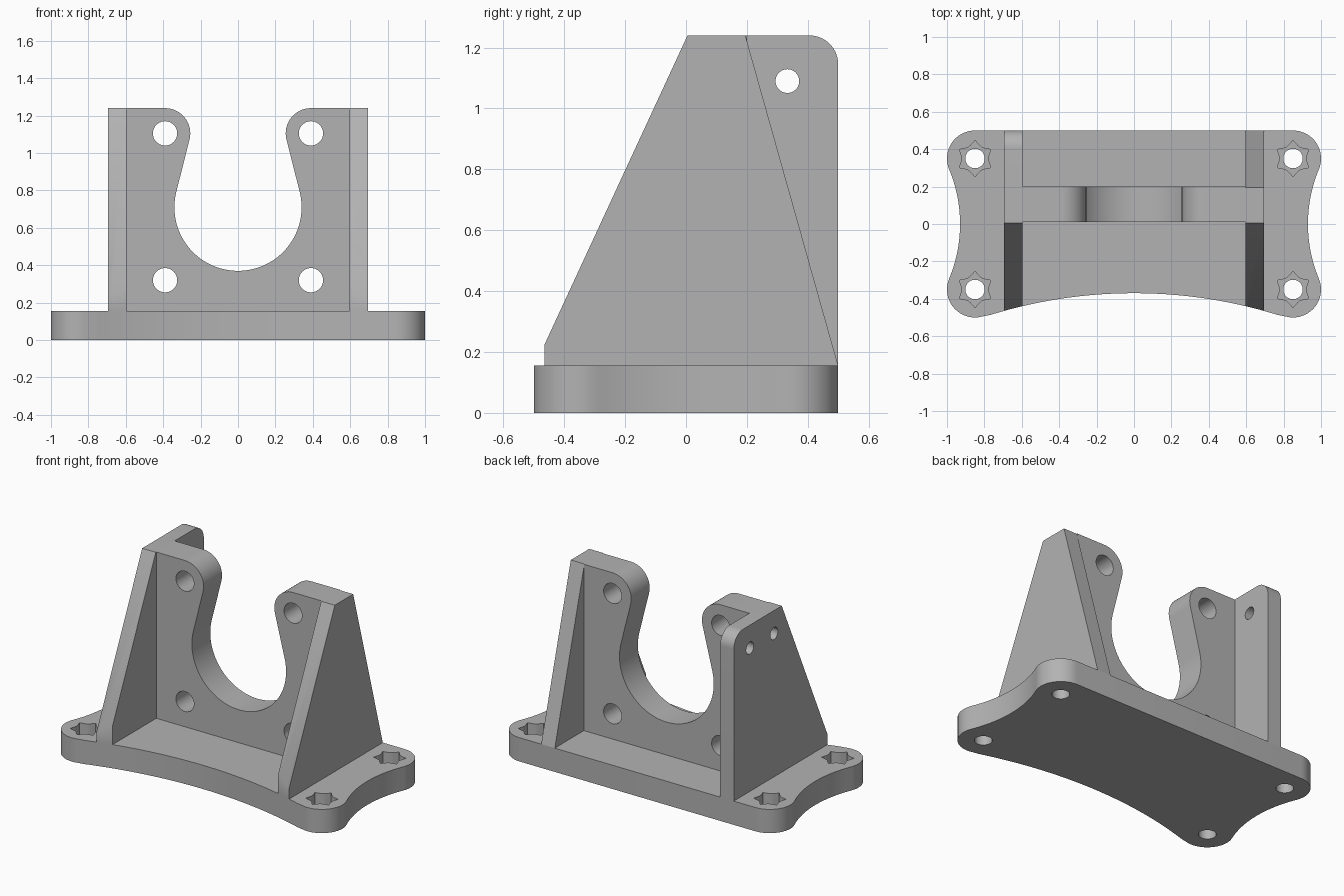
import bpy
import bmesh
from math import sin, cos, pi, radians, atan2, acos, hypot

if "Cube" in bpy.data.objects:
    bpy.data.objects.remove(bpy.data.objects["Cube"], do_unlink=True)

GREY = (0.45, 0.45, 0.45, 1)
mat = bpy.data.materials.new("plain grey")
mat.use_nodes = True
mat.diffuse_color = GREY
mat.node_tree.nodes["Principled BSDF"].inputs["Base Color"].default_value = GREY

# Main dimensions
BASE_TOP, TOP = 0.155, 1.24
RIB_IN, RIB_OUT = 0.597, 0.695
PLATE_FRONT, PLATE_BACK = 0.01, 0.2
CORNER_X, CORNER_Y, CORNER_R = 0.85, 0.35, 0.15


def arc(cx, cy, r, a0, a1, n=16):
    """Points on an arc, angles in radians."""
    return [(cx + r * cos(a0 + (a1 - a0) * i / n),
             cy + r * sin(a0 + (a1 - a0) * i / n)) for i in range(n + 1)]


def circle(cx, cy, r, n=40):
    return arc(cx, cy, r, 0, 2 * pi, n)[:-1]


def mirrored(half):
    """Close a right-hand outline with its mirror image."""
    return half + [(-a, b) for a, b in reversed(half) if abs(a) > 1e-5]


def prism(name, outline, axis, lo, hi):
    """Extrude a flat outline along one axis."""
    place = {"x": lambda a, b: (lo, a, b),
             "y": lambda a, b: (a, lo, b),
             "z": lambda a, b: (a, b, lo)}[axis]
    bm = bmesh.new()
    face = bm.faces.new([bm.verts.new(place(a, b)) for a, b in outline])
    moved = bmesh.ops.extrude_face_region(bm, geom=[face])["geom"]
    for v in moved:
        if isinstance(v, bmesh.types.BMVert):
            v.co["xyz".index(axis)] = hi
    bmesh.ops.recalc_face_normals(bm, faces=bm.faces)
    mesh = bpy.data.meshes.new(name)
    bm.to_mesh(mesh)
    bm.free()
    mesh.materials.append(mat)
    obj = bpy.data.objects.new(name, mesh)
    bpy.context.collection.objects.link(obj)
    return obj


def activate(obj):
    bpy.ops.object.select_all(action="DESELECT")
    obj.select_set(True)
    bpy.context.view_layer.objects.active = obj


def cut(obj, outline, axis, lo, hi):
    """Subtract a prism from a part."""
    cutter = prism("cutter", outline, axis, lo, hi)
    cutter.hide_render = True
    mod = obj.modifiers.new("cut", "BOOLEAN")
    mod.operation = "DIFFERENCE"
    mod.solver = "EXACT"
    mod.object = cutter
    activate(obj)
    bpy.ops.object.modifier_apply(modifier=mod.name)
    bpy.data.objects.remove(cutter, do_unlink=True)


def finish(obj):
    activate(obj)
    bpy.ops.object.shade_smooth_by_angle(angle=radians(30))


# Base plate: rounded corners joined by tangent hollow arcs
FRONT_R, SIDE_R = 2.6, 0.76
front_cy = -0.37 - FRONT_R
side_cx = 0.93 + SIDE_R
front_a = atan2(-CORNER_Y - front_cy, CORNER_X)
side_a = atan2(CORNER_Y, side_cx - CORNER_X)
front_arc = arc(0, front_cy, FRONT_R, pi / 2, front_a, 24)
half = (front_arc[:-1]
        + arc(CORNER_X, -CORNER_Y, CORNER_R, front_a - pi, side_a)
        + arc(side_cx, 0, SIDE_R, pi + side_a, pi - side_a)[1:-1]
        + arc(CORNER_X, CORNER_Y, CORNER_R, -side_a, pi / 2))
base = prism("base_plate", mirrored(half), "z", 0, BASE_TOP)

# Bolt holes with six-pointed pockets
STEPS = 6
for sx in (-1, 1):
    for sy in (-1, 1):
        x, y = sx * CORNER_X, sy * CORNER_Y
        star = []
        for i in range(6 * STEPS):
            r = 0.097 - 0.027 * sin(pi * (i % STEPS) / STEPS) ** 0.85
            a = pi / 2 + 2 * pi * i / (6 * STEPS)
            star.append((x + r * cos(a), y + r * sin(a)))
        cut(base, circle(x, y, 0.052), "z", -0.1, 0.3)
        cut(base, star, "z", 0.075, 0.3)
finish(base)

# Upright plate: keyhole opening between two round-tipped arms
BORE_Z, BORE_R = 0.71, 0.34
HOLE_X, HOLE_Z, TIP_R = 0.39, 1.105, 0.135
tangent = (atan2(HOLE_Z - BORE_Z, HOLE_X)
           - acos((BORE_R + TIP_R) / hypot(HOLE_X, HOLE_Z - BORE_Z)))
half = (arc(0, BORE_Z, BORE_R, -pi / 2, tangent, 32)
        + arc(HOLE_X, HOLE_Z, TIP_R, pi + tangent, pi / 2)
        + [(RIB_IN, TOP), (RIB_IN, BASE_TOP)])
plate = prism("upright_plate", half + [(-a, b) for a, b in reversed(half[1:])],
              "y", PLATE_FRONT, PLATE_BACK)
for x in (-HOLE_X, HOLE_X):
    for z in (0.32, HOLE_Z):
        cut(plate, circle(x, z, 0.065), "y", -0.3, 0.6)
finish(plate)

# Side ribs: sloped in front, trimmed to the hollow front of the base
slope = [(0.5, BASE_TOP), (-0.497, BASE_TOP), (0.005, TOP)]
left_rib = prism("left_rib", slope + [(PLATE_BACK - 0.005, TOP)],
                 "x", RIB_IN, RIB_OUT)
right_rib = prism("right_rib", slope + arc(0.405, TOP - 0.095, 0.095, pi / 2, 0),
                  "x", -RIB_OUT, -RIB_IN)
trim = mirrored(front_arc + [(front_arc[-1][0], -0.9)])
for rib in (left_rib, right_rib):
    cut(rib, trim, "z", -0.2, 1.5)

# Cross holes in the tall rear flange
for y in (0.085, 0.333):
    cut(right_rib, circle(y, 1.09, 0.039), "x", -0.9, -0.4)
finish(left_rib)
finish(right_rib)
